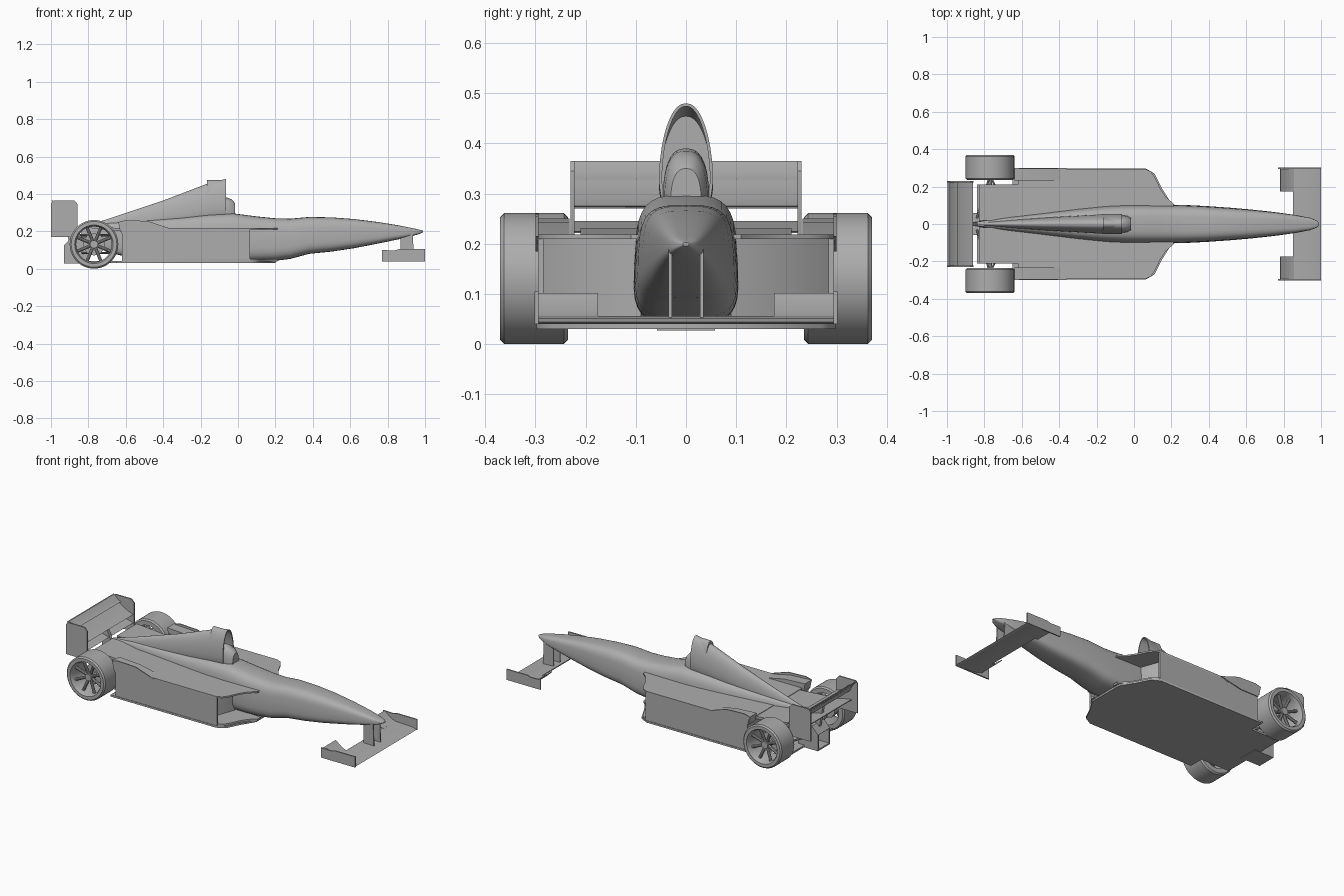
import bpy, bmesh, math
from mathutils import Vector

if "Cube" in bpy.data.objects:
    bpy.data.objects.remove(bpy.data.objects["Cube"])

grey = bpy.data.materials.new("plain grey")
grey.use_nodes = True
COLOUR = (0.42, 0.42, 0.42, 1)
grey.diffuse_color = COLOUR
grey.node_tree.nodes["Principled BSDF"].inputs["Base Color"].default_value = COLOUR


def finish(name, bm, smooth=True):
    bmesh.ops.recalc_face_normals(bm, faces=bm.faces)
    mesh = bpy.data.meshes.new(name)
    bm.to_mesh(mesh)
    bm.free()
    obj = bpy.data.objects.new(name, mesh)
    bpy.context.collection.objects.link(obj)
    mesh.materials.append(grey)
    if smooth:
        bpy.ops.object.select_all(action='DESELECT')
        obj.select_set(True)
        bpy.context.view_layer.objects.active = obj
        bpy.ops.object.shade_smooth_by_angle(angle=math.radians(35))
    return obj


def prism(name, points, axis, a, b):
    """Extrude a 2D outline along an axis from a to b."""
    place = {'x': lambda p, d: (d, p[0], p[1]),
             'y': lambda p, d: (p[0], d, p[1]),
             'z': lambda p, d: (p[0], p[1], d)}[axis]
    bm = bmesh.new()
    lo = [bm.verts.new(place(p, a)) for p in points]
    hi = [bm.verts.new(place(p, b)) for p in points]
    bm.faces.new(lo)
    bm.faces.new(hi)
    n = len(points)
    for i in range(n):
        j = (i + 1) % n
        bm.faces.new((lo[i], lo[j], hi[j], hi[i]))
    return finish(name, bm)


def box(name, x, y, z):
    rect = [(x[0], y[0]), (x[1], y[0]), (x[1], y[1]), (x[0], y[1])]
    return prism(name, rect, 'z', *z)


def loft(name, stations, power, taper=0.0, count=32, scoop=0.0):
    """Skin rounded sections (x, half width, bottom, top); taper narrows one end."""
    bm = bmesh.new()
    rings = []
    for x, w, z0, z1 in stations:
        ring = []
        for i in range(count):
            t = 2 * math.pi * i / count
            c, s = math.cos(t), math.sin(t)
            y = math.copysign(abs(c) ** (2 / power), c)
            z = math.copysign(abs(s) ** (2 / power), s)
            ring.append(bm.verts.new((x, w * y * (1 - taper * z), (z0 + z1) / 2 + z * (z1 - z0) / 2)))
        rings.append(ring)
    for p, q in zip(rings, rings[1:]):
        for i in range(count):
            j = (i + 1) % count
            bm.faces.new((p[i], p[j], q[j], q[i]))
    bm.faces.new(rings[0])
    front = bm.faces.new(rings[-1])
    if scoop:
        bmesh.ops.recalc_face_normals(bm, faces=bm.faces)
        bmesh.ops.inset_region(bm, faces=[front], thickness=0.006)
        pocket = bmesh.ops.extrude_face_region(bm, geom=[front])
        verts = [v for v in pocket["geom"] if isinstance(v, bmesh.types.BMVert)]
        bmesh.ops.translate(bm, verts=verts, vec=(-scoop, 0, 0))
        if front.is_valid:
            bm.faces.remove(front)
    return finish(name, bm)


def rod(name, start, end, radius):
    a, b = Vector(start), Vector(end)
    bm = bmesh.new()
    bmesh.ops.create_cone(bm, cap_ends=True, segments=10, radius1=radius,
                          radius2=radius, depth=(b - a).length)
    rot = (b - a).to_track_quat('Z', 'Y').to_matrix()
    bmesh.ops.rotate(bm, verts=bm.verts, matrix=rot)
    bmesh.ops.translate(bm, verts=bm.verts, vec=(a + b) / 2)
    return finish(name, bm)


def lathe(name, profile, centre, side):
    """Turn a closed (radius, y) profile about the wheel axle."""
    bm = bmesh.new()
    count = 48
    rings = []
    for k in range(count):
        t = 2 * math.pi * k / count
        rings.append([bm.verts.new((centre[0] + r * math.cos(t), side * y,
                                    centre[1] + r * math.sin(t))) for r, y in profile])
    n = len(profile)
    for k in range(count):
        p, q = rings[k], rings[(k + 1) % count]
        for i in range(n):
            j = (i + 1) % n
            bm.faces.new((p[i], p[j], q[j], q[i]))
    return finish(name, bm)


# Fuselage from tail to nose
loft("fuselage", [
    (-0.84, 0.012, 0.16, 0.225), (-0.7, 0.035, 0.09, 0.245), (-0.5, 0.06, 0.04, 0.26),
    (-0.3, 0.084, 0.04, 0.275), (-0.15, 0.098, 0.04, 0.292), (-0.03, 0.103, 0.04, 0.297),
    (0.1, 0.103, 0.04, 0.28), (0.2, 0.102, 0.043, 0.27), (0.28, 0.1, 0.053, 0.268),
    (0.38, 0.095, 0.08, 0.277), (0.5, 0.087, 0.092, 0.275), (0.62, 0.077, 0.11, 0.266),
    (0.75, 0.063, 0.135, 0.25), (0.86, 0.048, 0.158, 0.232), (0.94, 0.033, 0.177, 0.216),
    (0.975, 0.02, 0.188, 0.208), (0.99, 0.006, 0.196, 0.203)], 3.6, 0.06)

# Engine cover with open air intake, and headrest below it
loft("engine_cover", [
    (-0.84, 0.008, 0.19, 0.225), (-0.7, 0.018, 0.2, 0.265), (-0.4, 0.037, 0.22, 0.365),
    (-0.14, 0.052, 0.24, 0.464), (-0.065, 0.052, 0.25, 0.48)], 2.3, 0.22, scoop=0.1)
loft("headrest", [(-0.14, 0.045, 0.25, 0.39), (-0.07, 0.045, 0.25, 0.385),
                  (-0.035, 0.042, 0.25, 0.372), (-0.015, 0.03, 0.25, 0.35)], 2.6, 0.15)

# Floor and hollow gearbox duct at the tail
half = [(0.2, 0.11), (0.15, 0.19), (0.11, 0.27), (0.06, 0.298), (-0.65, 0.298),
        (-0.65, 0.21), (-0.84, 0.21), (-0.84, 0.06)]
prism("floor", half + [(x, -y) for x, y in reversed(half)], 'z', 0.03, 0.041)
duct = [(-0.93, 0.03), (-0.8, 0.03), (-0.8, 0.17), (-0.89, 0.17), (-0.93, 0.125)]
for s in (-1, 1):
    prism("duct_side", duct, 'y', s * 0.05, s * 0.058)
box("duct_base", (-0.93, -0.8), (-0.058, 0.058), (0.027, 0.036))
box("duct_wall", (-0.83, -0.8), (-0.055, 0.055), (0.03, 0.17))
prism("duct_roof", [(-0.93, 0.125), (-0.89, 0.17), (-0.8, 0.17), (-0.8, 0.163),
                    (-0.887, 0.163), (-0.925, 0.12)], 'y', -0.055, 0.055)

for s, side in ((1, "left"), (-1, "right")):
    # Side pods with swept, open front inlets
    pod = [(-0.62, 0.04), (-0.62, 0.295), (0.06, 0.295), (0.09, 0.28), (0.115, 0.245),
           (0.14, 0.19), (0.17, 0.145), (0.21, 0.11), (0.21, 0.08)]
    pod = [(x, s * y) for x, y in pod]
    prism(side + "_pod_top", pod, 'z', 0.21, 0.219)
    prism(side + "_pod_base", pod, 'z', 0.04, 0.052)
    box(side + "_pod_wall", (-0.62, 0.065), (s * 0.284, s * 0.295), (0.04, 0.212))
    prism(side + "_pod_core", [(-0.62, s * 0.04), (-0.62, s * 0.29), (-0.08, s * 0.29),
                               (0.0, s * 0.2), (0.04, s * 0.09)], 'z', 0.045, 0.215)
    # Flip-up ahead of the rear wheel
    prism(side + "_flip_up", [(-0.63, 0.2), (-0.64, 0.25), (-0.5, 0.242), (-0.38, 0.217),
                              (-0.4, 0.2)], 'y', s * 0.232, s * 0.297)
    prism(side + "_flip_fin", [(-0.64, 0.25), (-0.6, 0.26), (-0.48, 0.255), (-0.36, 0.215),
                               (-0.5, 0.185), (-0.62, 0.185)], 'y', s * 0.294, s * 0.3)
    # Rear deck between the wheels
    prism(side + "_rear_deck", [(-0.83, 0.232), (-0.62, 0.216), (-0.62, 0.2), (-0.83, 0.222)],
          'y', s * 0.02, s * 0.21)

    # Rear wheel: hollow rim, brake drum, hub and spokes
    hub = (-0.77, 0.131)
    lathe(side + "_rear_tyre", [(0.095, 0.235), (0.122, 0.235), (0.13, 0.243), (0.13, 0.362),
                                (0.122, 0.37), (0.103, 0.37), (0.095, 0.355)], hub, s)
    rod(side + "_brake_drum", (hub[0], s * 0.25, hub[1]), (hub[0], s * 0.29, hub[1]), 0.06)
    rod(side + "_wheel_hub", (hub[0], s * 0.25, hub[1]), (hub[0], s * 0.345, hub[1]), 0.022)
    for k in range(8):
        t = math.tau * (k + 0.5) / 8
        rod(side + "_spoke", (hub[0], s * 0.325, hub[1]),
            (hub[0] + 0.098 * math.cos(t), s * 0.335, hub[1] + 0.098 * math.sin(t)), 0.009)

    # Rear suspension
    rod(side + "_drive_shaft", (-0.77, 0, 0.131), (-0.77, s * 0.26, 0.131), 0.012)
    for x in (-0.84, -0.66):
        for z in (0.085, 0.18):
            rod(side + "_wishbone", (x, s * 0.03, z), (-0.77, s * 0.26, z), 0.006)

    # Wing end plates, front flap and nose pylon
    prism(side + "_rear_end_plate", [(-1.0, 0.17), (-0.87, 0.17), (-0.857, 0.19), (-0.857, 0.345),
                                     (-0.875, 0.365), (-0.985, 0.365), (-1.0, 0.35)],
          'y', s * 0.222, s * 0.23)
    prism(side + "_front_end_plate", [(0.77, 0.04), (1.0, 0.04), (1.0, 0.105), (0.86, 0.105),
                                      (0.84, 0.098), (0.77, 0.1)], 'y', s * 0.294, s * 0.302)
    prism(side + "_front_flap", [(0.855, 0.05), (0.82, 0.06), (0.78, 0.097), (0.782, 0.102),
                                 (0.825, 0.068), (0.855, 0.056)], 'y', s * 0.175, s * 0.296)
    prism(side + "_nose_pylon", [(0.87, 0.045), (0.94, 0.045), (0.935, 0.19), (0.87, 0.18)],
          'y', s * 0.028, s * 0.035)

# Front wing main plane
prism("front_wing", [(0.85, 0.05), (0.9, 0.042), (0.99, 0.04), (1.0, 0.044), (0.97, 0.052),
                     (0.85, 0.056)], 'y', -0.298, 0.298)

# Rear wing elements and centre support
prism("rear_main_plane", [(-0.86, 0.275), (-0.9, 0.27), (-0.95, 0.295), (-0.965, 0.328),
                          (-0.95, 0.318), (-0.9, 0.289)], 'y', -0.224, 0.224)
prism("rear_flap", [(-0.945, 0.33), (-0.97, 0.333), (-0.997, 0.365), (-0.99, 0.365),
                    (-0.965, 0.341)], 'y', -0.224, 0.224)
prism("rear_beam_wing", [(-0.86, 0.225), (-0.9, 0.222), (-0.96, 0.24), (-0.96, 0.245),
                         (-0.9, 0.234)], 'y', -0.224, 0.224)
prism("rear_wing_support", [(-0.81, 0.1), (-0.9, 0.12), (-0.93, 0.285), (-0.88, 0.28)],
      'y', -0.01, 0.01)
